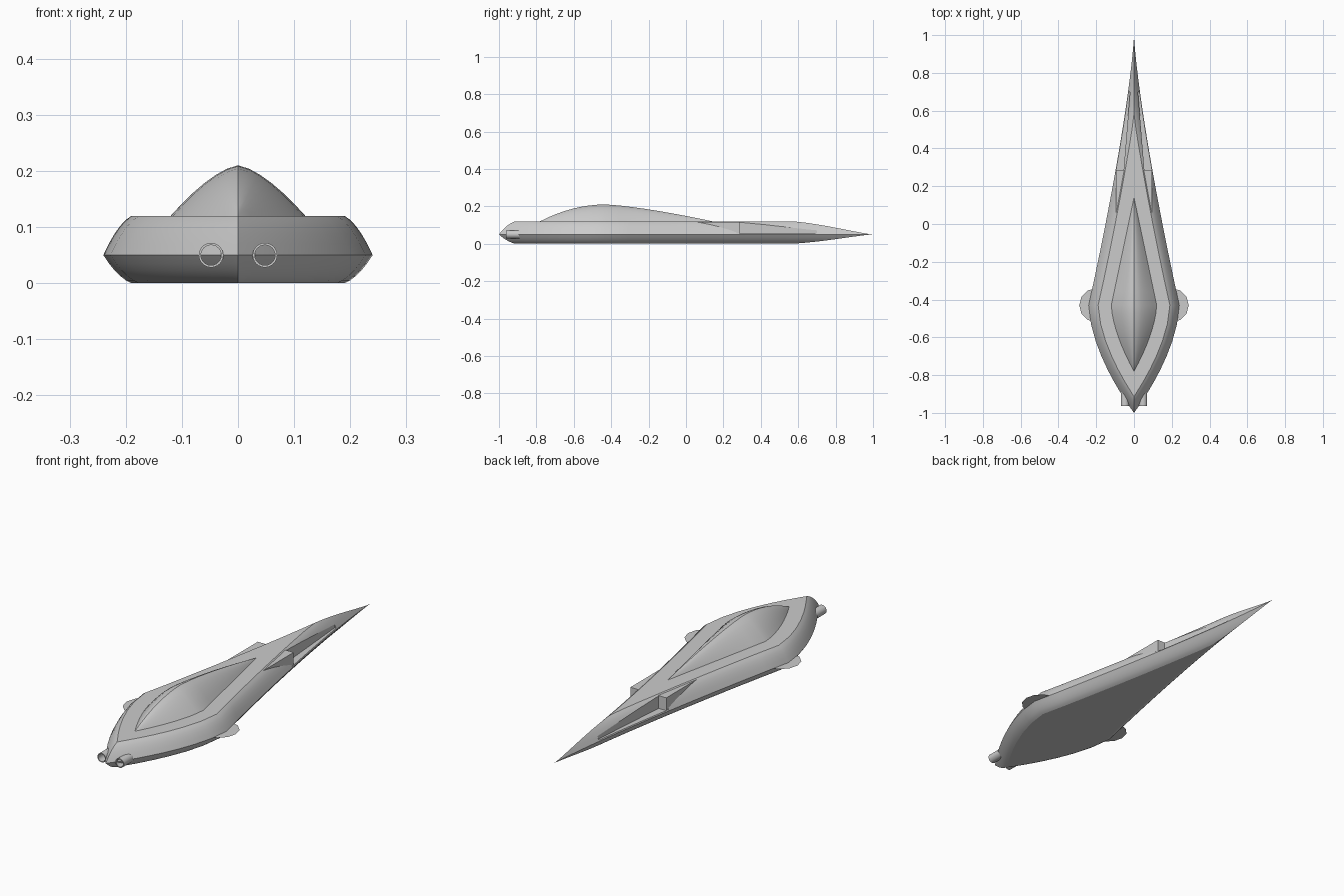
import bpy, bmesh, math

if "Cube" in bpy.data.objects:
    bpy.data.objects.remove(bpy.data.objects["Cube"])


def make(name, verts, faces, smooth=True):
    bm = bmesh.new()
    vs = [bm.verts.new(v) for v in verts]
    for f in faces:
        bm.faces.new([vs[i] for i in f])
    bmesh.ops.remove_doubles(bm, verts=bm.verts[:], dist=1e-5)
    bmesh.ops.recalc_face_normals(bm, faces=bm.faces[:])
    me = bpy.data.meshes.new(name)
    bm.to_mesh(me)
    bm.free()
    ob = bpy.data.objects.new(name, me)
    bpy.context.collection.objects.link(ob)
    if smooth:
        shade(ob)
    return ob


def shade(ob):
    bpy.ops.object.select_all(action='DESELECT')
    ob.select_set(True)
    bpy.context.view_layer.objects.active = ob
    bpy.ops.object.shade_smooth_by_angle(angle=math.radians(20))


def loft(name, rings):
    n = len(rings[0])
    faces = [(i * n + j, i * n + (j + 1) % n, (i + 1) * n + (j + 1) % n, (i + 1) * n + j)
             for i in range(len(rings) - 1) for j in range(n)]
    return make(name, [p for r in rings for p in r], faces)


def prism(name, plan, z0, z1):
    n = len(plan)
    verts = [(x, y, z0) for x, y in plan] + [(x, y, z1) for x, y in plan]
    faces = [tuple(range(n)), tuple(range(n, 2 * n))]
    faces += [(i, (i + 1) % n, n + (i + 1) % n, n + i) for i in range(n)]
    return make(name, verts, faces, False)


# Hull: plan outline with a rounded rim of constant inset
MID = -0.43


def half_width(y):
    if y < MID:
        return 0.24 * (1 - ((MID - y) / 0.57) ** 1.7)
    return 0.24 * max(0, (1 - y) / 1.43) ** 1.3


def hull_ring(y):
    w = max(half_width(y), 0)
    e = 1e-4
    y0 = y - e if y <= MID else y + e
    slope = (half_width(y) - half_width(y0)) / e if -1 < y < 1 else 0.7
    k = math.sqrt(1 + slope * slope)
    half = []
    for i in range(6):
        d = min(0.01 * i, w / k)
        t = d / 0.05
        half.append((w - d * k, 0.07 * (1.6 * t - 0.6 * t * t)))
    half.append((0, half[-1][1]))
    low = 0.05 / 0.07
    top = [(x, y, 0.05 + h) for x, h in half] + [(-x, y, 0.05 + h) for x, h in half[-2::-1]]
    bottom = [(-x, y, 0.05 - h * low) for x, h in half[1:]] + [(x, y, 0.05 - h * low) for x, h in half[-2:0:-1]]
    return top + bottom


ys = [-1, -0.985, -0.97, -0.955, -0.935, -0.914, -0.88, -0.83, -0.77, -0.7, -0.62, -0.53, MID,
      -0.3, -0.15, 0, 0.15, 0.28, 0.4, 0.5, 0.585, 0.64, 0.7, 0.76, 0.82, 0.88, 0.94, 0.975, 1]
hull = loft("hull", [hull_ring(y) for y in ys])

# Side recesses near the tail
for s in (-1, 1):
    cutter = prism("recess_cutter", [(s * 0.056, 0.27), (s * 0.021, 0.70), (s * 0.15, 0.70), (s * 0.15, 0.27)], 0.055, 0.2)
    mod = hull.modifiers.new("recess", 'BOOLEAN')
    mod.object = cutter
    mod.operation = 'DIFFERENCE'
    mod.solver = 'EXACT'
    bpy.context.view_layer.objects.active = hull
    bpy.ops.object.modifier_apply(modifier=mod.name)
    bpy.data.objects.remove(cutter)
shade(hull)


# Canopy: creased ridge over a pointed plan
def canopy_ring(y):
    if y < MID:
        u = min((MID - y) / 0.35, 1)
        w, h = 0.12 * (1 - u ** 1.6), 0.09 * (1 - u ** 2)
    else:
        t = min((y - MID) / 0.57, 1)
        w, h = 0.12 * (1 - t), 0.09 * (1 - t ** 1.35)
    return [(w * i / 6, y, 0.12 + h * (1 - abs(i / 6) ** 1.5)) for i in range(-6, 7)]


loft("canopy", [canopy_ring(MID - 0.35 + 0.35 * i / 8) for i in range(8)] +
     [canopy_ring(MID + 0.57 * i / 8) for i in range(9)])

for s, side in ((-1, "left"), (1, "right")):
    # Wedge scoops ahead of the recesses
    prism(side + "_scoop", [(s * 0.095, 0.055), (s * 0.095, 0.285), (s * 0.05, 0.285), (s * 0.05, 0.055)], 0.05, 0.116)

    # Flat side fins
    fin = [(s * 0.2 + 0.09 * math.cos(a * math.pi / 6), MID + 0.09 * math.sin(a * math.pi / 6), 0.05) for a in range(12)]
    make(side + "_fin", fin, [tuple(range(12))], False)

    # Hollow nose barrels
    rings = []
    for r, y in ((0.022, -0.89), (0.022, -0.963), (0.018, -0.963), (0.018, -0.89)):
        rings.append([(s * 0.048 + r * math.cos(a * math.pi / 12), y, 0.05 + r * math.sin(a * math.pi / 12)) for a in range(24)])
    loft(side + "_barrel", rings)
